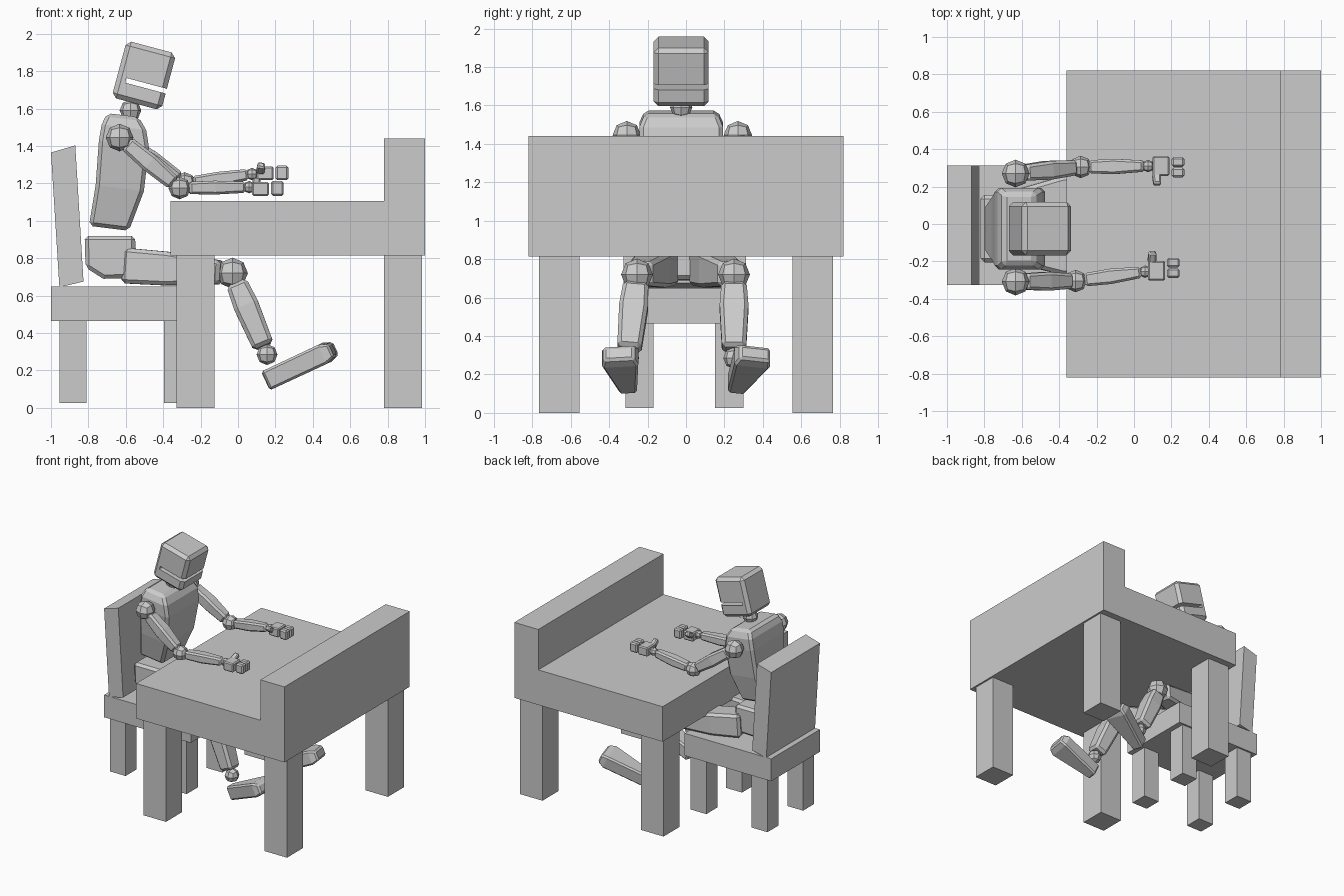
import bpy, bmesh, math
from mathutils import Vector, Matrix

if "Cube" in bpy.data.objects:
    bpy.data.objects.remove(bpy.data.objects["Cube"])


def finish(name, bm, bevel=0):
    bmesh.ops.recalc_face_normals(bm, faces=bm.faces)
    me = bpy.data.meshes.new(name)
    bm.to_mesh(me)
    bm.free()
    ob = bpy.data.objects.new(name, me)
    bpy.context.collection.objects.link(ob)
    if bevel:
        m = ob.modifiers.new("bevel", 'BEVEL')
        m.width, m.segments = bevel, 1
        m.limit_method, m.angle_limit = 'ANGLE', math.radians(40)
    return ob


def box(name, x0, x1, y0, y1, z0, z1, bevel=0):
    bm = bmesh.new()
    bmesh.ops.create_cube(bm, size=1)
    for v in bm.verts:
        v.co = (x0 + (v.co.x + .5) * (x1 - x0), y0 + (v.co.y + .5) * (y1 - y0),
                z0 + (v.co.z + .5) * (z1 - z0))
    return finish(name, bm, bevel)


def prism(name, profile, y0, y1, bevel=0):
    """Side profile in x, z stretched along y."""
    bm = bmesh.new()
    f = bm.faces.new([bm.verts.new((x, y0, z)) for x, z in profile])
    g = bmesh.ops.extrude_face_region(bm, geom=[f])
    bmesh.ops.translate(bm, vec=(0, y1 - y0, 0),
                        verts=[v for v in g["geom"] if isinstance(v, bmesh.types.BMVert)])
    return finish(name, bm, bevel)


def loft(name, sections, bevel):
    """Rectangular sections (centre, width, thickness) joined along one axis."""
    d = (Vector(sections[-1][0]) - Vector(sections[0][0])).normalized()
    side = (Vector((0, 1, 0)) - d * d.y).normalized()
    up = d.cross(side)
    bm = bmesh.new()
    rings = [[bm.verts.new(Vector(c) + side * a * w / 2 + up * b * t / 2)
              for a, b in ((-1, -1), (1, -1), (1, 1), (-1, 1))] for c, w, t in sections]
    for r, s in zip(rings, rings[1:]):
        for i in range(4):
            j = (i + 1) % 4
            bm.faces.new((r[i], r[j], s[j], s[i]))
    bm.faces.new(rings[0])
    bm.faces.new(rings[-1])
    return finish(name, bm, bevel)


def ball(name, c, r):
    """Low-poly joint: a divided cube pushed out to a sphere."""
    bm = bmesh.new()
    bmesh.ops.create_cube(bm, size=2)
    bmesh.ops.subdivide_edges(bm, edges=bm.edges[:], cuts=1, use_grid_fill=True)
    for v in bm.verts:
        v.co = Vector(c) + v.co.normalized() * r
    return finish(name, bm)


# Desk
prism("desk_top", [(-.36, .815), (1, .815), (1, 1.44), (.78, 1.44), (.78, 1.105), (-.36, 1.105)],
      -.82, .82)
for x in (-.33, .78):
    for y in (-.765, .555):
        box("desk_leg", x, x + .205, y, y + .21, 0, .815)

# Chair
box("chair_seat", -1, -.205, -.325, .313, .465, .65)
prism("chair_back", [(-1, 1.365), (-.87, 1.403), (-.826, .675), (-.955, .645)], -.325, .313)
for x in (-.955, -.395):
    for y in (-.315, .152):
        box("chair_leg", x, x + .145, y, y + .146, .025, .465)

# Pelvis and torso
prism("pelvis", [(-.82, .92), (-.55, .92), (-.545, .695), (-.72, .69), (-.815, .75)],
      -.205, .155, .02)
loft("torso", [((-.69, -.025, .96), .27, .215), ((-.632, -.025, 1.175), .37, .26),
               ((-.61, -.025, 1.41), .435, .27), ((-.61, -.025, 1.5), .435, .24),
               ((-.615, -.025, 1.565), .38, .17)], .02)
ball("neck", (-.575, -.025, 1.59), .058)

# Head with an open mouth slot, tipped forward
head = box("head", -.137, .137, -.143, .143, -.157, .157, .025)
slot = box("mouth_cutter", -.087, .25, -.3, .3, -.063, -.037)
tilt = Matrix.Translation((-.503, -.025, 1.777)) @ Matrix.Rotation(math.radians(15), 4, 'Y')
head.matrix_world = slot.matrix_world = tilt
cut = head.modifiers.new("mouth", 'BOOLEAN')
cut.operation, cut.solver, cut.object = 'DIFFERENCE', 'EXACT', slot
slot.hide_render = True
slot.hide_set(True)

# Arms: shoulder, elbow and wrist centres for each side
arms = [((-.633, -.308, 1.445), (-.312, -.305, 1.175), (.06, -.255, 1.18)),
        ((-.633, .27, 1.445), (-.285, .305, 1.2), (.075, .31, 1.25))]
for s, e, w in arms:
    S, E, W = Vector(s), Vector(e), Vector(w)
    ball("shoulder", S, .074)
    loft("upper_arm", [(S.lerp(E, .12), .085, .085), (S.lerp(E, .5), .1, .1),
                       (S.lerp(E, .9), .08, .08)], .015)
    ball("elbow", E, .06)
    loft("forearm", [(E.lerp(W, .13), .07, .065), (E.lerp(W, .5), .082, .074),
                     (E.lerp(W, .94), .06, .06)], .012)
    ball("wrist", W, .033)

# Hands: palm centre, thumb direction
for (x, y, z), t in (((.12, -.25, 1.172), 1), ((.145, .31, 1.255), -1)):
    box("palm", x - .045, x + .045, y - .053, y + .053, z - .038, z + .036, .008)
    for k in (-.028, .028):
        fy = y + k + (.015 if t > 0 else -.007)
        box("finger", x + .056, x + .124, fy - .026, fy + .026, z - .038, z + .04, .01)
    tx = x - .025
    loft("thumb", [((tx, y + t * .045, z + .01), .045, .045),
                   ((tx + .004, y + t * .1, z + .045), .035, .04)], .008)

# Legs: hip, knee, ankle and toe centres for each side
legs = [((-.6, -.125, .76), (-.03, -.255, .72), (.155, -.3, .285), -.35, -.3),
        ((-.6, .1, .76), (-.03, .25, .72), (.155, .25, .285), .36, .26)]
for h, k, a, toe_y, heel_y in legs:
    H, K, A = Vector(h), Vector(k), Vector(a)
    loft("thigh", [(H, .18, .19), (H.lerp(K, .4), .19, .18), (H.lerp(K, .9), .13, .125)], .02)
    ball("knee", K, .083)
    loft("shin", [(K.lerp(A, .12), .13, .115), (K.lerp(A, .4), .15, .135),
                  (K.lerp(A, .9), .125, .115)], .02)
    ball("ankle", A, .056)
    mid_y = heel_y + (toe_y - heel_y) * .85
    loft("foot", [((.154, heel_y, .147), .09, .11), ((.46, mid_y, .29), .19, .112),
                  ((.507, toe_y, .311), .16, .075)], .012)
